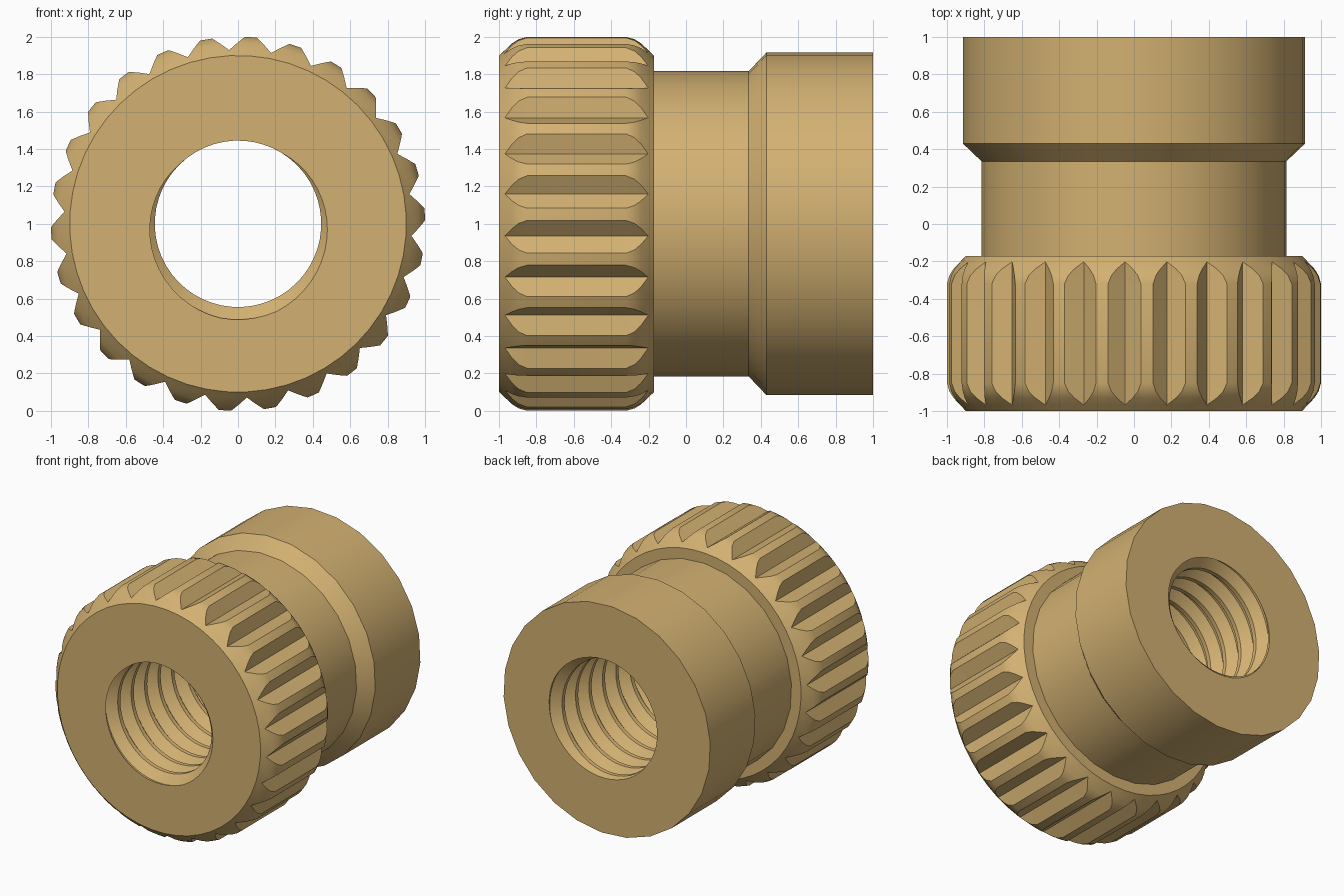
import bpy, bmesh, math

if "Cube" in bpy.data.objects:
    bpy.data.objects.remove(bpy.data.objects["Cube"])

brass = bpy.data.materials.new("brass")
brass.diffuse_color = (0.65, 0.44, 0.168, 1)
brass.use_nodes = True
brass.node_tree.nodes["Principled BSDF"].inputs["Base Color"].default_value = brass.diffuse_color

TEETH = 26
STEP = 2 * math.pi / TEETH
START = math.radians(-4)          # angle of the first groove
COLS = 2 * TEETH                  # columns around the bore


def pt(r, a, y):
    return (r * math.cos(a), y, 1 + r * math.sin(a))


def loft(name, rows, closed=True):
    """Skin rows of points running around the axis, then merge coincident points."""
    bm = bmesh.new()
    grid = [[bm.verts.new(p) for p in row] for row in rows]
    n = len(rows[0])
    for r0, r1 in zip(grid, grid[1:]):
        for j in range(n if closed else n - 1):
            k = (j + 1) % n
            bm.faces.new((r0[j], r0[k], r1[k], r1[j]))
    bmesh.ops.remove_doubles(bm, verts=bm.verts[:], dist=1e-4)
    bmesh.ops.dissolve_degenerate(bm, dist=1e-5, edges=bm.edges[:])
    mesh = bpy.data.meshes.new(name)
    bm.to_mesh(mesh)
    bm.free()
    mesh.materials.append(brass)
    ob = bpy.data.objects.new(name, mesh)
    bpy.context.collection.objects.link(ob)
    bpy.ops.object.select_all(action='DESELECT')
    ob.select_set(True)
    bpy.context.view_layer.objects.active = ob
    bpy.ops.object.shade_smooth_by_angle(angle=math.radians(28))
    return ob


# Knurled head: rounded rim with V grooves that run out at both ends
VALLEY, HALF = 0.93, math.radians(5.05)


def knurl_row(y, radius):
    h = HALF * max(0, (radius - VALLEY) / (1 - VALLEY))
    row = []
    for i in range(TEETH):
        a = START + i * STEP
        row += [pt(radius, a - h, y), pt(min(radius, VALLEY), a, y),
                pt(radius, a + h, y), pt(radius, a + STEP / 2, y)]
    return row


rim = [(0, 0.9), (0.032, 0.93), (0.07, 0.965), (0.105, 0.987), (0.15, 1.0)]
head = [(-0.17, 0.80)] + [(-0.17 - d, r) for d, r in rim]
head += [(-1 + d, r) for d, r in reversed(rim)]
loft("knurled_head", [knurl_row(y, r) for y, r in head])

# Neck and chamfered rear collar
body = [(1, 0.917), (0.43, 0.917), (0.335, 0.817), (-0.17, 0.817)]
loft("neck_and_collar",
     [[pt(r, START + i * STEP, y) for i in range(TEETH)] for y, r in body])

# Threaded bore: right-hand helix clipped at both end faces
PITCH = 0.17
THREAD = [(0, 0.512), (0.1, 0.512), (0.45, 0.445), (0.65, 0.445), (1, 0.512)]
PHASE = START - math.radians(80)


def bore_radius(y, a):
    u = ((y + 1) / PITCH + (a - PHASE) / (2 * math.pi) + 0.05) % 1
    for (u0, r0), (u1, r1) in zip(THREAD, THREAD[1:]):
        if u <= u1:
            return r0 + (r1 - r0) * (u - u0) / (u1 - u0)


def bore_point(y, a):
    y = max(-1, min(1, y))
    return pt(bore_radius(y, a), a, y)


angles = [START + j * STEP / 2 for j in range(COLS + 1)]
bore = []
for turn in range(-2, int(2 / PITCH) + 4):
    for u, _ in THREAD[:-1]:
        bore.append([bore_point(
            -1 + PITCH * (turn + u - 0.05 - (a - PHASE) / (2 * math.pi)), a)
            for a in angles])
loft("threaded_bore", bore, closed=False)

# Flat end faces around the bore openings
ring = angles[:-1]
loft("front_face", [[pt(0.9, a, -1) for a in ring],
                    [bore_point(-1, a) for a in ring]])
loft("rear_face", [[bore_point(1, a) for a in ring],
                   [pt(0.917, START + (j // 2) * STEP, 1) for j in range(COLS)]])
